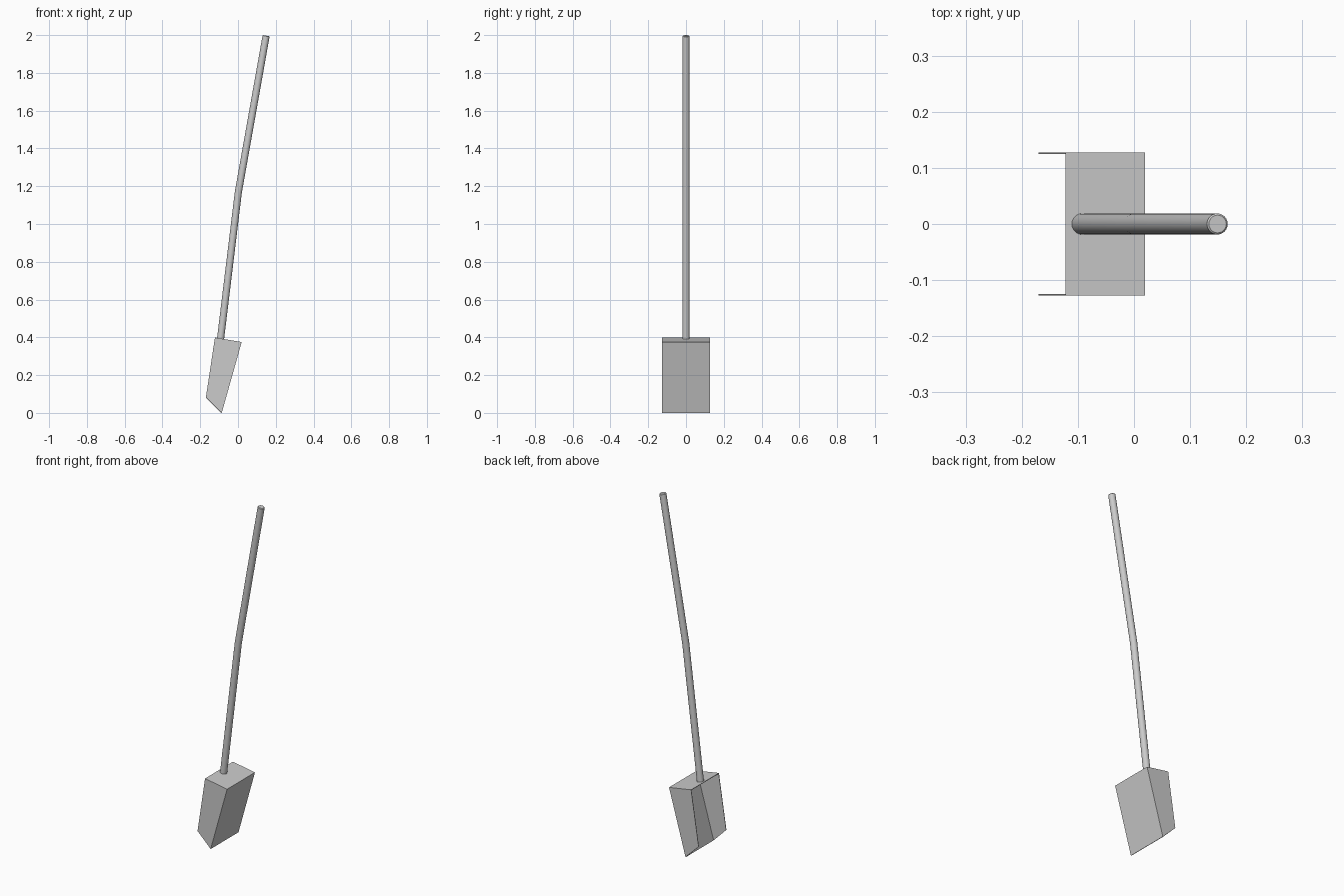
import bpy, bmesh, math
from mathutils import Vector

if "Cube" in bpy.data.objects:
    bpy.data.objects.remove(bpy.data.objects["Cube"])

HALF_WIDTH = 0.1275
RADIUS = 0.0188


def make_object(name, bm):
    bmesh.ops.recalc_face_normals(bm, faces=bm.faces)
    mesh = bpy.data.meshes.new(name)
    bm.to_mesh(mesh)
    bm.free()
    obj = bpy.data.objects.new(name, mesh)
    bpy.context.collection.objects.link(obj)
    return obj


# Scoop: side walls, top plate and back plate, open at front and bottom
profile = [(-0.122, 0.399), (0.0195, 0.375), (-0.086, 0.0), (-0.17, 0.082)]
bm = bmesh.new()
near, far = ([bm.verts.new((x, y, z)) for x, z in profile]
             for y in (-HALF_WIDTH, HALF_WIDTH))
bm.faces.new(near)
bm.faces.new(far[::-1])
for i in (0, 1):
    bm.faces.new((near[i + 1], near[i], far[i], far[i + 1]))
scoop = make_object("scoop", bm)

# Make sure the shell faces outward (back plate towards +x), then thicken inward
back = max(scoop.data.polygons, key=lambda p: abs(p.normal.x))
if back.normal.x < 0:
    scoop.data.flip_normals()
solid = scoop.modifiers.new("Thickness", 'SOLIDIFY')
solid.thickness = 0.003
solid.offset = -1
solid.use_even_offset = True

# Handle: round bar swept along a slightly bent path, with a small top chamfer
path = [Vector(p) for p in ((-0.0925, 0, 0.391), (0.002, 0, 1.17), (0.149, 0, 1.997))]
dirs = [(b - a).normalized() for a, b in zip(path, path[1:])]
rings = [(path[0], dirs[0], RADIUS),
         (path[1], (dirs[0] + dirs[1]).normalized(), RADIUS),
         (path[2] - dirs[1] * 0.003, dirs[1], RADIUS),
         (path[2], dirs[1], RADIUS - 0.003)]
SIDES = 24
bm = bmesh.new()
loops = []
for centre, axis, r in rings:
    side = Vector((0, 1, 0)).cross(axis)
    loops.append([bm.verts.new(centre + side * r * math.cos(a) + Vector((0, r * math.sin(a), 0)))
                  for a in (2 * math.pi * k / SIDES for k in range(SIDES))])
for lower, upper in zip(loops, loops[1:]):
    for k in range(SIDES):
        n = (k + 1) % SIDES
        bm.faces.new((lower[k], lower[n], upper[n], upper[k]))
bm.faces.new(loops[0][::-1])
bm.faces.new(loops[-1])
handle = make_object("handle", bm)
bpy.context.view_layer.objects.active = handle
handle.select_set(True)
bpy.ops.object.shade_smooth_by_angle(angle=math.radians(30))
